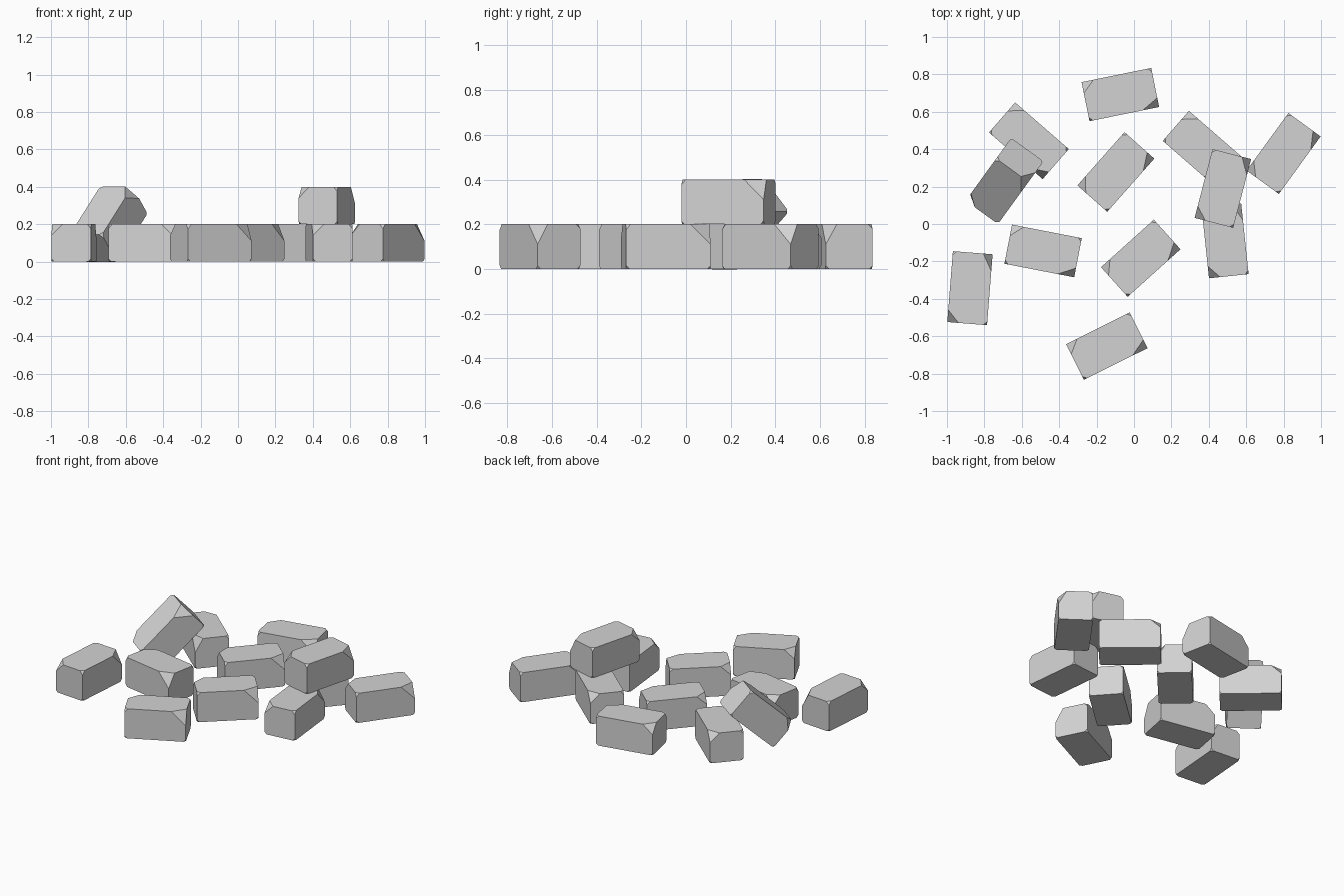
import bpy
import bmesh
from math import radians
from mathutils import Vector, Euler

cube = bpy.data.objects.get("Cube")
if cube:
    bpy.data.objects.remove(cube, do_unlink=True)

LENGTH, WIDTH, HEIGHT = 0.38, 0.213, 0.2

# Stone colour
stone = bpy.data.materials.new("grey_stone")
stone.use_nodes = True
grey = (0.65, 0.65, 0.65, 1)
stone.diffuse_color = grey
stone.node_tree.nodes["Principled BSDF"].inputs["Base Color"].default_value = grey


def chip(bm, signs, size):
    """Slice one corner off; size is the cut along each edge."""
    half = Vector((LENGTH, WIDTH, HEIGHT)) / 2
    corner = Vector([s * h for s, h in zip(signs, half)])
    normal = Vector([s / d for s, d in zip(signs, size)])
    point = corner - Vector((signs[0] * size[0], 0, 0))
    cut = bmesh.ops.bisect_plane(
        bm, geom=bm.verts[:] + bm.edges[:] + bm.faces[:],
        plane_co=point, plane_no=normal, clear_outer=True)
    edges = [e for e in cut["geom_cut"] if isinstance(e, bmesh.types.BMEdge)]
    bmesh.ops.contextual_create(bm, geom=edges)


# Chipped block shared by the whole pile
bm = bmesh.new()
bmesh.ops.create_cube(bm, size=1)
bmesh.ops.scale(bm, vec=(LENGTH, WIDTH, HEIGHT), verts=bm.verts)
chip(bm, (1, -1, 1), (0.09, 0.05, 0.09))
chip(bm, (-1, 1, 1), (0.065, 0.06, 0.06))
chip(bm, (-1, -1, 1), (0.02, 0.02, 0.025))
chip(bm, (1, 1, 1), (0.02, 0.02, 0.02))
for sx in (-1, 1):
    for sy in (-1, 1):
        chip(bm, (sx, sy, -1), (0.015, 0.015, 0.015))
bmesh.ops.recalc_face_normals(bm, faces=bm.faces)
block = bpy.data.meshes.new("chipped_block")
bm.to_mesh(block)
bm.free()
block.materials.append(stone)


def place(name, x, y, z, yaw, pitch=0):
    obj = bpy.data.objects.new(name, block)
    obj.location = (x, y, z)
    obj.rotation_euler = Euler((0, radians(-pitch), radians(yaw)))
    bpy.context.collection.objects.link(obj)


# Blocks lying on the ground: x, y, turn
ground = [
    (-0.073, 0.692, 11.5),
    (-0.562, 0.445, -41),
    (-0.097, 0.278, 48.5),
    (0.367, 0.40, -41),
    (0.80, 0.377, 54),
    (0.487, -0.09, 96),
    (-0.486, -0.144, -11),
    (0.036, -0.183, 42),
    (-0.877, -0.343, 85.5),
    (-0.145, -0.653, 26.5),
]
for i, (x, y, yaw) in enumerate(ground, 1):
    place(f"ground_block_{i}", x, y, HEIGHT / 2, yaw)

# Block stacked on two others, and block leaning against a neighbour
place("stacked_block", 0.475, 0.19, HEIGHT * 1.5, 75.4)
place("leaning_block", -0.692, 0.23, 0.2, 54, 43)
